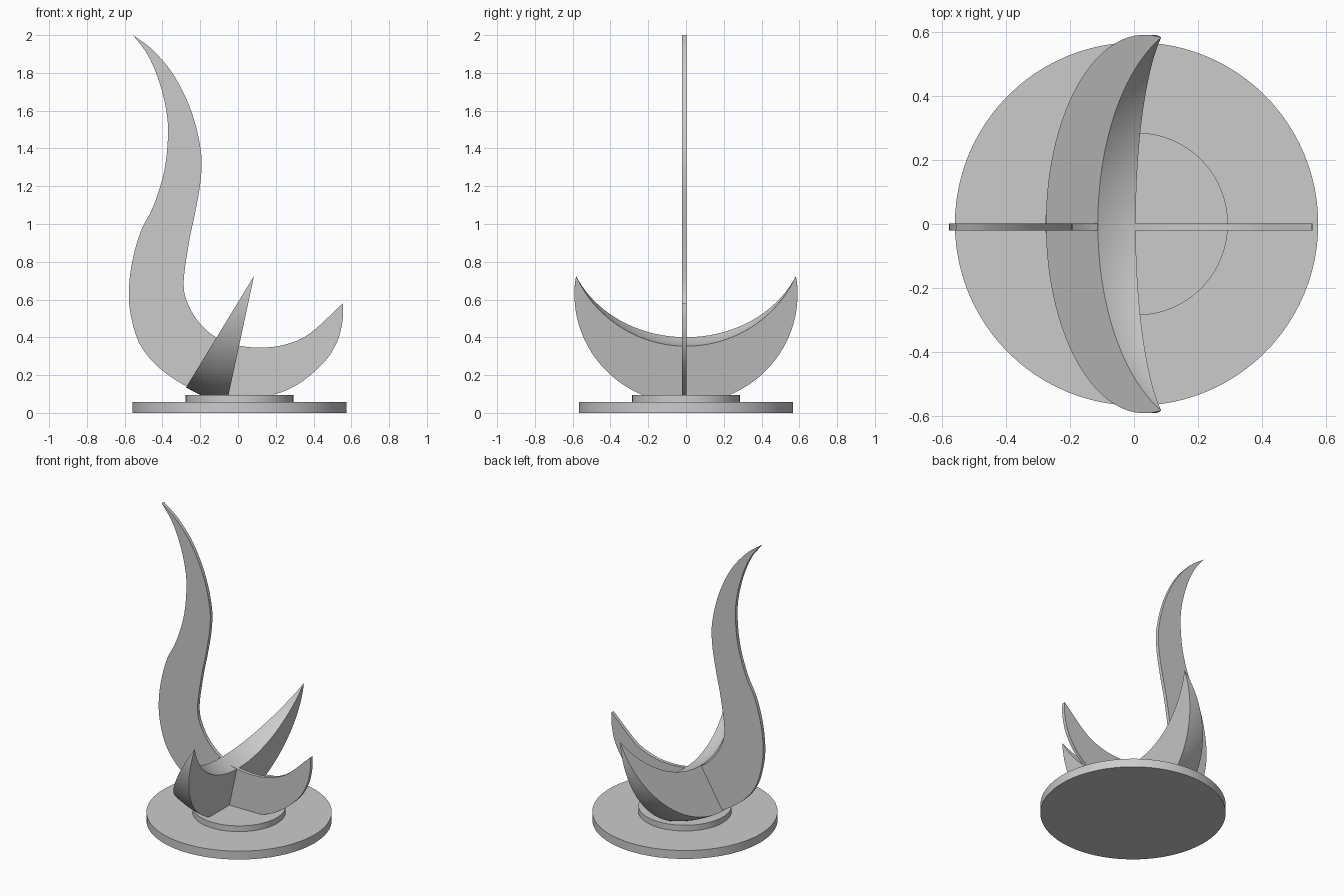
import bpy, bmesh, math
from mathutils import Vector

cube = bpy.data.objects.get("Cube")
if cube:
    bpy.data.objects.remove(cube, do_unlink=True)

GREY = (0.6, 0.6, 0.6, 1)
grey = bpy.data.materials.new("plain_grey")
grey.use_nodes = True
grey.diffuse_color = GREY
grey.node_tree.nodes["Principled BSDF"].inputs["Base Color"].default_value = GREY


def finish(bm, name, angle=35):
    """Turn a bmesh into a smooth-shaded object with sharp edges kept."""
    bmesh.ops.remove_doubles(bm, verts=bm.verts, dist=0.0002)
    bmesh.ops.recalc_face_normals(bm, faces=bm.faces)
    mesh = bpy.data.meshes.new(name)
    bm.to_mesh(mesh)
    bm.free()
    mesh.materials.append(grey)
    obj = bpy.data.objects.new(name, mesh)
    bpy.context.collection.objects.link(obj)
    bpy.ops.object.select_all(action="DESELECT")
    obj.select_set(True)
    bpy.context.view_layer.objects.active = obj
    bpy.ops.object.shade_smooth_by_angle(angle=math.radians(angle))
    return obj


def disc(name, radius, bottom, top):
    bm = bmesh.new()
    bmesh.ops.create_cone(bm, cap_ends=True, segments=96, radius1=radius,
                          radius2=radius, depth=top - bottom)
    bmesh.ops.translate(bm, verts=bm.verts, vec=(0.008, 0, (top + bottom) / 2))
    finish(bm, name)


def spline(points, steps=6):
    """Smooth curve through the points, without the last one."""
    pts = [Vector(p) for p in points]
    ext = [2 * pts[0] - pts[1]] + pts + [2 * pts[-1] - pts[-2]]
    out = []
    for a, b, c, d in zip(ext, ext[1:], ext[2:], ext[3:]):
        for i in range(steps):
            t = i / steps
            out.append(0.5 * (2 * b + (c - a) * t + (2 * a - 5 * b + 4 * c - d) * t**2
                              + (3 * b - a - 3 * c + d) * t**3))
    return out


# Stepped round base
disc("base_plate", 0.567, 0, 0.057)
disc("base_step", 0.285, 0.05, 0.096)

# Tall flat fin: inner edge from tall tip to short tip, then outer edge back
inner_edge = [(-0.555, 2.0), (-0.45, 1.92), (-0.335, 1.78), (-0.245, 1.59),
              (-0.197, 1.39), (-0.197, 1.24), (-0.225, 1.07), (-0.26, 0.9),
              (-0.288, 0.68), (-0.255, 0.555), (-0.185, 0.455), (-0.095, 0.388),
              (0.01, 0.355), (0.13, 0.346), (0.25, 0.362), (0.38, 0.42), (0.555, 0.58)]
outer_edge = [(0.555, 0.58), (0.555, 0.5), (0.528, 0.385), (0.46, 0.273),
              (0.33, 0.16), (0.195, 0.098), (0.0, 0.06), (-0.165, 0.098),
              (-0.29, 0.15), (-0.43, 0.25), (-0.52, 0.365), (-0.565, 0.505),
              (-0.578, 0.64), (-0.56, 0.8), (-0.515, 0.96), (-0.45, 1.09),
              (-0.395, 1.26), (-0.373, 1.42), (-0.375, 1.57), (-0.413, 1.74),
              (-0.475, 1.89), (-0.555, 2.0)]
bm = bmesh.new()
outline = spline(inner_edge) + spline(outer_edge)
face = bm.faces.new([bm.verts.new((x, -0.021, z)) for x, z in outline])
side = bmesh.ops.extrude_face_region(bm, geom=[face])["geom"]
bmesh.ops.translate(bm, vec=(0, 0.023, 0),
                    verts=[g for g in side if isinstance(g, bmesh.types.BMVert)])
finish(bm, "tall_fin")

# Cross crescent: a flat crescent swept about the line joining its two tips
PIVOT = Vector((0.085, 0, 0.725))
HALF = 0.582          # half distance between the tips
ARC_STEPS, SWEEP_STEPS = 64, 8
START, END = math.atan2(0.36, 0.59), math.atan2(0.135, 0.63)


def arc(depth):
    """Points (y, distance below the tips) on the circle through both tips."""
    radius = (HALF**2 + depth**2) / (2 * depth)
    centre = depth - radius
    limit = math.atan2(HALF, -centre)
    return [(radius * math.sin(a), centre + radius * math.cos(a))
            for a in (limit * (2 * i / ARC_STEPS - 1) for i in range(ARC_STEPS + 1))]


bm = bmesh.new()
shells = []
for depth in (0.691, 0.38):
    shell = []
    for j in range(SWEEP_STEPS + 1):
        a = START + (END - START) * j / SWEEP_STEPS
        down = Vector((-math.sin(a), 0, -math.cos(a)))
        shell.append([bm.verts.new(PIVOT + down * d + Vector((0, y, 0)))
                      for y, d in arc(depth)])
    shells.append(shell)
outer, inner = shells
pairs = [(s[j], s[j + 1]) for s in shells for j in range(SWEEP_STEPS)]
pairs += [(outer[0], inner[0]), (outer[-1], inner[-1])]
for p, q in pairs:
    for i in range(ARC_STEPS):
        bm.faces.new((p[i], p[i + 1], q[i + 1], q[i]))
finish(bm, "cross_crescent", 15)
